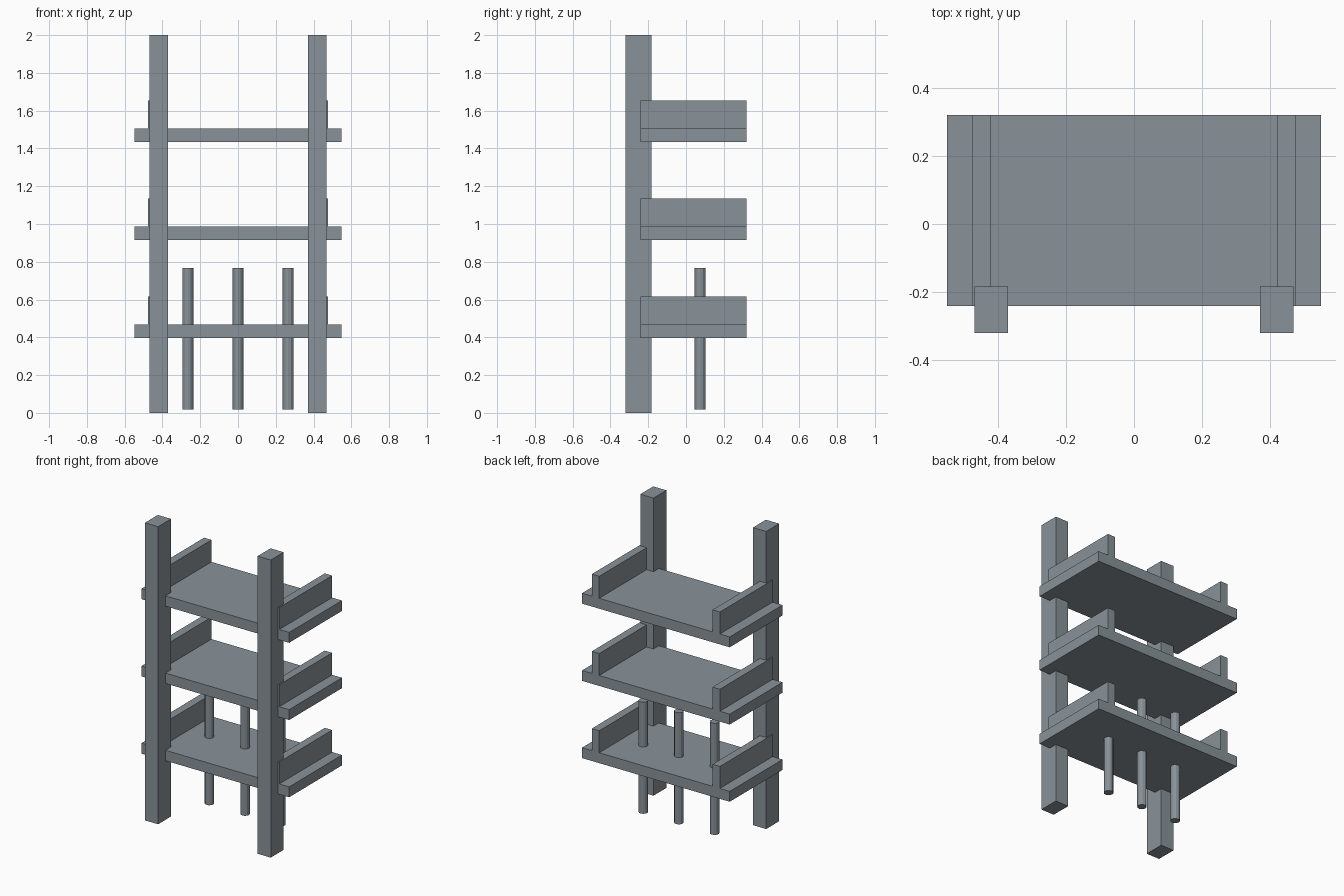
import bpy

if "Cube" in bpy.data.objects:
    bpy.data.objects.remove(bpy.data.objects["Cube"])

# Single painted-metal grey
grey = bpy.data.materials.new("slate_grey")
grey.diffuse_color = (0.25, 0.29, 0.32, 1)
grey.use_nodes = True
grey.node_tree.nodes["Principled BSDF"].inputs["Base Color"].default_value = grey.diffuse_color


def box(name, x, y, z):
    """Box from (min, max) ranges on each axis."""
    bpy.ops.mesh.primitive_cube_add(size=1, location=[sum(r) / 2 for r in (x, y, z)])
    ob = bpy.context.object
    ob.scale = [r[1] - r[0] for r in (x, y, z)]
    bpy.ops.object.transform_apply(location=False, rotation=False, scale=True)
    ob.name = name
    ob.data.materials.append(grey)


def sides(name, x, y, z):
    """Mirrored pair of boxes."""
    box(name + "_right", x, y, z)
    box(name + "_left", (-x[1], -x[0]), y, z)


# Two upright posts at the front
sides("post", (0.37, 0.468), (-0.32, -0.183), (0, 2))

# Three shelves, each with a raised guard near both ends
DEPTH = (-0.241, 0.32)
for i, z in enumerate((0.397, 0.916, 1.435)):
    box(f"shelf_{i + 1}", (-0.549, 0.549), DEPTH, (z, z + 0.07))
    sides(f"guard_{i + 1}", (0.421, 0.476), DEPTH, (z + 0.07, z + 0.218))

# Three vertical rods through the lowest shelf
for i in range(3):
    bpy.ops.mesh.primitive_cylinder_add(
        vertices=12, radius=0.029, depth=0.75, location=((i - 1) * 0.265, 0.075, 0.393))
    rod = bpy.context.object
    rod.name = f"rod_{i + 1}"
    rod.data.materials.append(grey)
